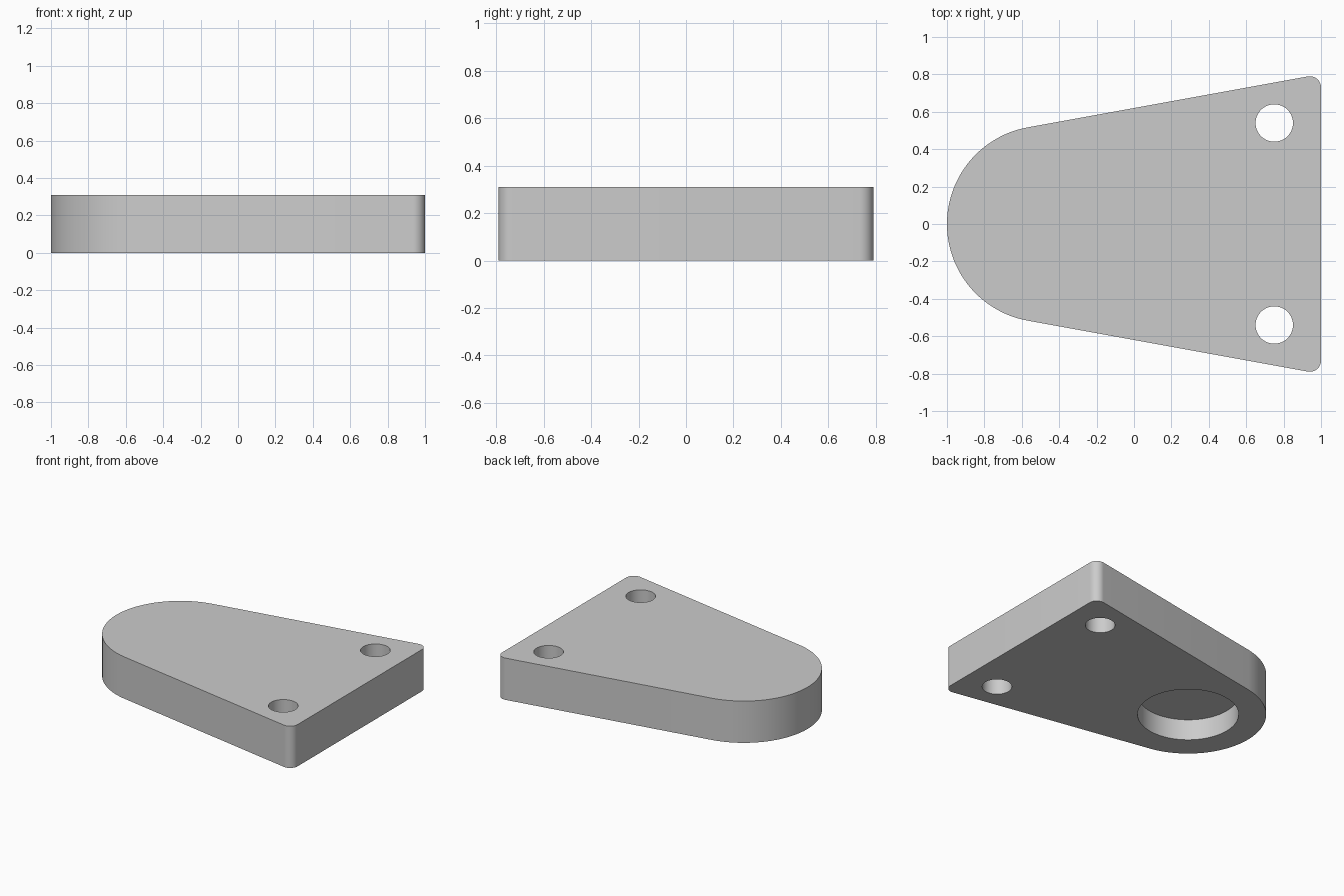
import bpy
import bmesh
from math import sin, cos, pi, radians

THICKNESS = 0.31
NOSE_X, NOSE_R = -0.475, 0.525
CORNER_X, CORNER_Y, CORNER_R = 0.94, 0.73, 0.06
TAPER = radians(10.2)

default_cube = bpy.data.objects.get("Cube")
if default_cube:
    bpy.data.objects.remove(default_cube, do_unlink=True)

grey = bpy.data.materials.new("light_grey")
grey.use_nodes = True
colour = (0.6, 0.6, 0.6, 1.0)
grey.diffuse_color = colour
grey.node_tree.nodes["Principled BSDF"].inputs["Base Color"].default_value = colour


def arc(cx, cy, r, start, end, steps):
    """Points along an arc, both ends included."""
    angles = [start + (end - start) * i / steps for i in range(steps + 1)]
    return [(cx + r * cos(a), cy + r * sin(a)) for a in angles]


def prism(name, outline, z0, z1):
    """Extrude a closed outline from z0 up to z1."""
    bm = bmesh.new()
    base = bm.faces.new([bm.verts.new((x, y, z0)) for x, y in outline])
    top = bmesh.ops.extrude_face_region(bm, geom=[base])["geom"]
    verts = [v for v in top if isinstance(v, bmesh.types.BMVert)]
    bmesh.ops.translate(bm, verts=verts, vec=(0, 0, z1 - z0))
    bmesh.ops.recalc_face_normals(bm, faces=bm.faces)
    mesh = bpy.data.meshes.new(name)
    bm.to_mesh(mesh)
    bm.free()
    mesh.materials.append(grey)
    obj = bpy.data.objects.new(name, mesh)
    bpy.context.collection.objects.link(obj)
    return obj


def cut_round(body, name, x, y, r, z0, z1, steps):
    """Cut a vertical round hole out of the body."""
    cutter = prism(name, arc(x, y, r, 0, 2 * pi, steps)[:-1], z0, z1)
    cutter.hide_render = True
    mod = body.modifiers.new(name, "BOOLEAN")
    mod.operation = "DIFFERENCE"
    mod.solver = "EXACT"
    mod.object = cutter
    bpy.context.view_layer.objects.active = body
    bpy.ops.object.modifier_apply(modifier=mod.name)
    bpy.data.objects.remove(cutter, do_unlink=True)


# Tapered plate: two small rounded corners and a wide round nose
side = pi / 2 + TAPER
outline = (arc(CORNER_X, CORNER_Y, CORNER_R, 0, side, 12)
           + arc(NOSE_X, 0, NOSE_R, side, 2 * pi - side, 64)
           + arc(CORNER_X, -CORNER_Y, CORNER_R, -side, 0, 12))
plate = prism("tapered_plate", outline, 0, THICKNESS)

# Two through holes near the wide end
for sign in (-1, 1):
    cut_round(plate, "bolt_hole", 0.75, sign * 0.54, 0.1, -0.1, THICKNESS + 0.1, 48)

# Blind round pocket under the nose
cut_round(plate, "bottom_pocket", NOSE_X, 0, 0.34, -0.1, THICKNESS / 2, 96)

# Smooth curved walls, crisp rims
bpy.ops.object.select_all(action="DESELECT")
plate.select_set(True)
bpy.context.view_layer.objects.active = plate
bpy.ops.object.shade_smooth_by_angle(angle=radians(30))
